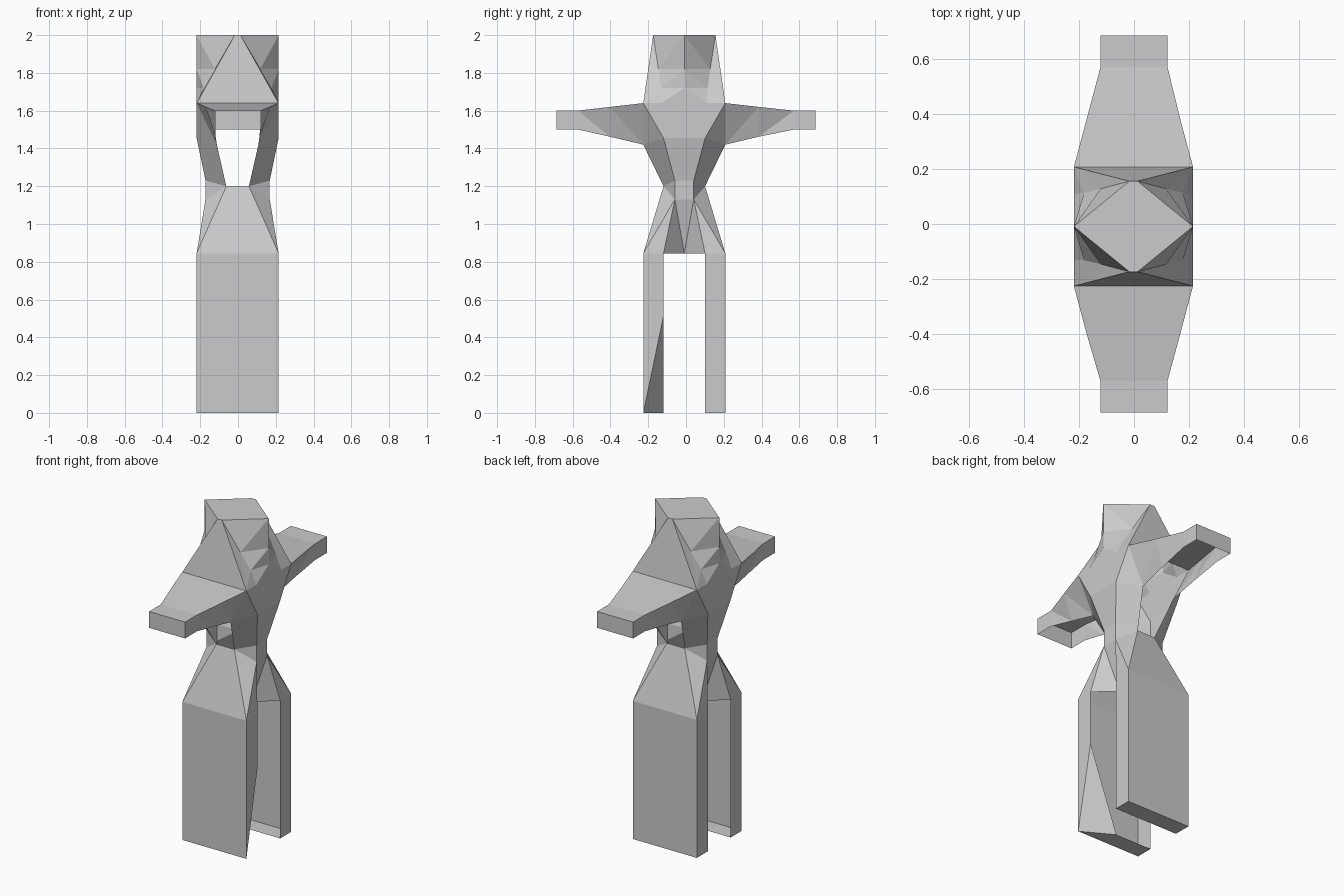
import bpy, bmesh
from mathutils import Vector

cube = bpy.data.objects.get("Cube")
if cube:
    bpy.data.objects.remove(cube)

mat = bpy.data.materials.new("plain grey")
mat.use_nodes = True
grey = (0.6, 0.6, 0.6, 1)
mat.diffuse_color = grey
mat.node_tree.nodes["Principled BSDF"].inputs["Base Color"].default_value = grey


def mid_x(p):
    return (0, p[1], p[2])


def mid_y(p):
    return (p[0], 0, p[2])


# Corner points of one quarter of the figure
hand_top, hand_low = (.122, -.686, 1.6), (.122, -.686, 1.5)
wrist_top, wrist_low = (.122, -.572, 1.6), (.122, -.572, 1.5)
elbow_top, elbow_low = (.17, -.393, 1.62), (.116, -.393, 1.462)
shoulder, armpit, rib = (.217, -.217, 1.64), (.217, -.11, 1.455), (.11, -.217, 1.42)
belly, waist_up, waist_low = (.06, -.11, 1.2), (.17, -.05, 1.23), (.17, -.05, 1.13)
crown, ear, jaw, neck = (.015, -.165, 2), (.217, 0, 2), (.217, 0, 1.82), (.217, 0, 1.72)
cheek, chin, collar = (.12, -.137, 1.82), (.18, -.123, 1.72), (.217, -.12, 1.64)
hip_out, hip_in, crotch = (.217, -.217, .845), (.217, -.11, .845), (.1, 0, .845)
foot_out, foot_in = (.217, -.217, 0), (.217, -.11, 0)


def strip(a, b):
    """Face from edge a-b across to the middle plane."""
    return (a, b, mid_x(b), mid_x(a))


faces = [
    # arm, a trough open underneath
    strip(hand_top, hand_low), strip(hand_top, wrist_top),
    strip(wrist_top, elbow_top), strip(elbow_top, shoulder),
    (hand_top, hand_low, wrist_low, wrist_top),
    (wrist_top, wrist_low, elbow_low), (wrist_top, elbow_low, elbow_top),
    (elbow_top, elbow_low, rib), (elbow_top, rib, shoulder),
    # chest struts beside the opening
    (shoulder, rib, armpit), (waist_up, belly, rib, armpit),
    (waist_up, armpit, mid_y(armpit), mid_y(waist_up)),
    (armpit, shoulder, collar, neck, mid_y(armpit)),
    # head
    strip(shoulder, crown), (crown, ear, (0, 0, ear[2]), mid_x(crown)),
    (crown, cheek, ear), (crown, shoulder, cheek), (shoulder, chin, cheek),
    (shoulder, collar, chin), (ear, cheek, jaw), (jaw, cheek, chin),
    (jaw, chin, neck), (neck, chin, collar),
    # waist and hips
    strip(hip_out, belly), (hip_out, belly, waist_low), (belly, waist_up, waist_low),
    (hip_out, waist_low, hip_in), (hip_in, waist_low, crotch),
    (waist_low, mid_y(waist_low), crotch),
    (waist_low, waist_up, mid_y(waist_up), mid_y(waist_low)),
    # leg, open on the inner side
    strip(hip_out, foot_out), strip(foot_out, foot_in),
    (hip_out, hip_in, foot_in, foot_out),
]

# Mirror the quarter both ways, weld it and merge the flat faces
bm = bmesh.new()
for sx in (1, -1):
    for sy in (1, -1):
        for face in faces:
            bm.faces.new([bm.verts.new((x * sx, y * sy, z)) for x, y, z in face])
bmesh.ops.remove_doubles(bm, verts=bm.verts, dist=.0005)
bmesh.ops.recalc_face_normals(bm, faces=bm.faces)
bmesh.ops.dissolve_limit(bm, angle_limit=.01, verts=bm.verts, edges=bm.edges)


def nearest(p):
    return min(bm.verts, key=lambda v: (v.co - Vector(p)).length)


# Inner corner of one front foot is folded inwards
corner, heel = nearest(foot_in), nearest(foot_out)
long_edge = max(corner.link_edges, key=lambda e: e.calc_length())
knee = bmesh.utils.edge_split(long_edge, corner, .61)[1]
bmesh.ops.connect_verts(bm, verts=[knee, heel])
corner.co.x = .03

# Body sits slightly off the arm centre
for v in bm.verts:
    if abs(v.co.y) < .5:
        v.co.y -= .009
        v.co.x -= .002

mesh = bpy.data.meshes.new("figure_body")
bm.to_mesh(mesh)
bm.free()
mesh.materials.append(mat)
bpy.context.collection.objects.link(bpy.data.objects.new("figure_body", mesh))
